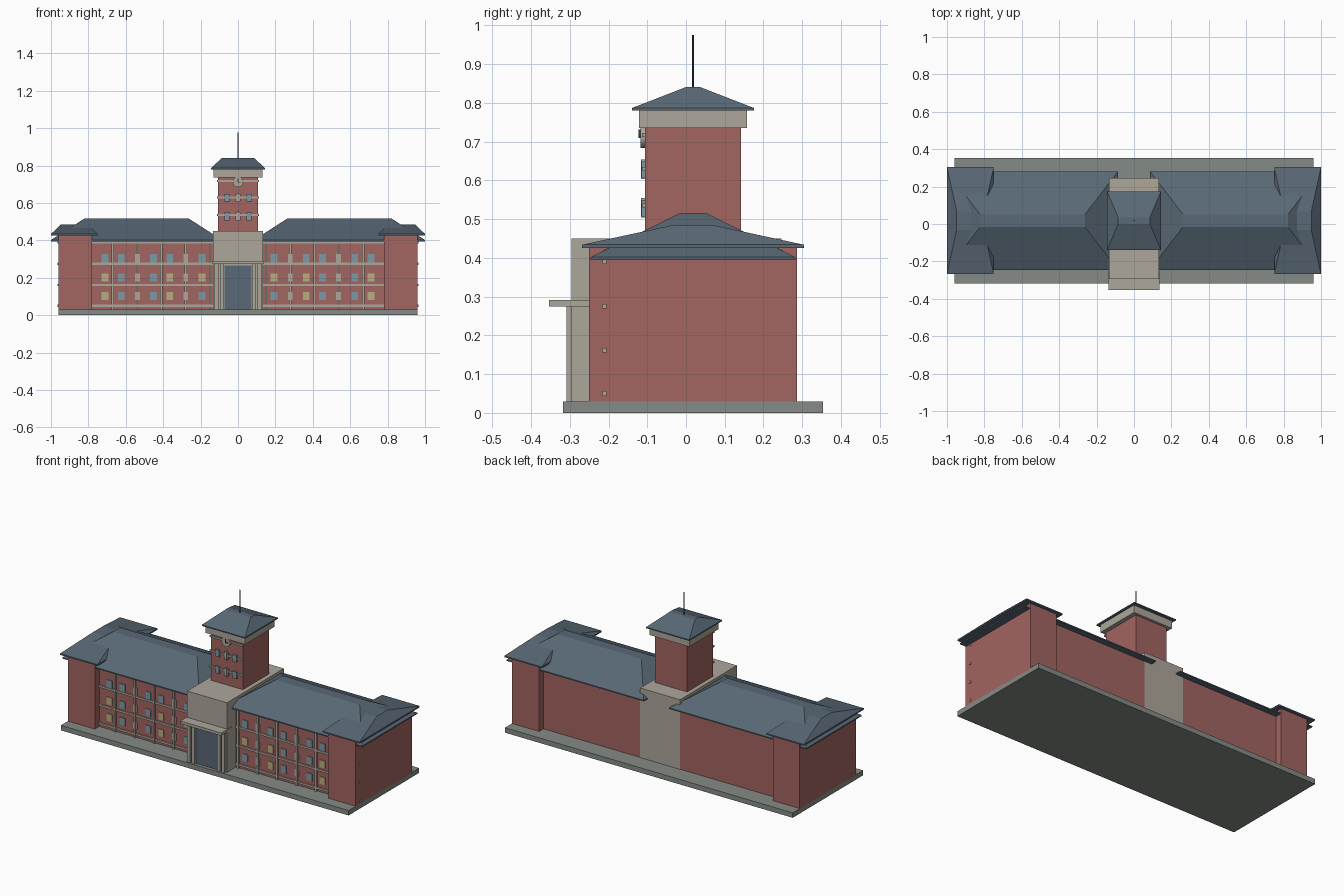
import bpy, bmesh, math

if "Cube" in bpy.data.objects:
    bpy.data.objects.remove(bpy.data.objects["Cube"])

CY = 0.018  # depth centre of the building


def mat(name, r, g, b):
    m = bpy.data.materials.new(name)
    m.diffuse_color = (r, g, b, 1)
    m.use_nodes = True
    m.node_tree.nodes["Principled BSDF"].inputs["Base Color"].default_value = m.diffuse_color
    return m


BRICK = mat("brick", 0.36, 0.13, 0.12)
STONE = mat("stone", 0.42, 0.39, 0.33)
SLATE = mat("slate", 0.10, 0.14, 0.18)
PLINTH = mat("plinth_grey", 0.24, 0.26, 0.24)
GLASS = mat("glass_blue", 0.20, 0.32, 0.38)
LIT = mat("glass_lit", 0.50, 0.42, 0.22)
DARK = mat("dark_metal", 0.04, 0.05, 0.05)


def mesh(name, verts, faces, m):
    me = bpy.data.meshes.new(name)
    me.from_pydata(verts, [], faces)
    me.materials.append(m)
    o = bpy.data.objects.new(name, me)
    bpy.context.collection.objects.link(o)
    return o


def rings(name, rects, m):
    """Stack of rectangles (x0, x1, y0, y1, z) joined into a closed solid."""
    v, f = [], [(3, 2, 1, 0)]
    for k, (x0, x1, y0, y1, z) in enumerate(rects):
        v += [(x0, y0, z), (x1, y0, z), (x1, y1, z), (x0, y1, z)]
        if k:
            a, b = 4 * k - 4, 4 * k
            f += [(a + i, a + (i + 1) % 4, b + (i + 1) % 4, b + i) for i in range(4)]
    n = len(v)
    f.append((n - 4, n - 3, n - 2, n - 1))
    return mesh(name, v, f, m)


def box(name, x0, x1, y0, y1, z0, z1, m):
    x0, x1 = sorted((x0, x1))
    return rings(name, [(x0, x1, y0, y1, z0), (x0, x1, y0, y1, z1)], m)


def roof(name, cx, hx, hy, tx, ty, z0, z1, z2, m=SLATE):
    """Hipped roof with an eave band and a small flat top."""
    e = (cx - hx, cx + hx, CY - hy, CY + hy)
    t = (cx - tx, cx + tx, CY - ty, CY + ty)
    return rings(name, [e + (z0,), e + (z1,), t + (z2,)], m)


def cyl(name, r, h, loc, rot, n, m):
    bpy.ops.mesh.primitive_cylinder_add(vertices=n, radius=r, depth=h, location=loc, rotation=rot)
    o = bpy.context.object
    o.name = name
    o.data.materials.append(m)
    return o


# Plinth and central stone block
box("plinth", -0.96, 0.96, -0.317, 0.354, 0, 0.03, PLINTH)
box("central_block", -0.133, 0.133, -0.295, 0.247, 0.025, 0.45, STONE)

for s, side in ((-1, "left"), (1, "right")):
    # Wing and end pavilion with their roofs
    box(side + "_wing", s * 0.12, s * 0.80, -0.208, 0.245, 0.025, 0.40, BRICK)
    box(side + "_pavilion", s * 0.78, s * 0.96, -0.25, 0.287, 0.025, 0.43, BRICK)
    roof(side + "_wing_roof", s * 0.5425, 0.4575, 0.264, 0.28, 0.033, 0.395, 0.402, 0.516)
    roof(side + "_pavilion_roof", s * 0.875, 0.125, 0.286, 0.073, 0.05, 0.426, 0.434, 0.485)

    # String courses and pilasters
    for z in (0.05, 0.162, 0.275, 0.39):
        box(side + "_string_course", s * 0.13, s * 0.964, -0.215, -0.205, z - 0.006, z + 0.006, STONE)
    for i in range(5):
        x = s * (0.15 + 0.13 * i)
        box(side + "_pilaster", x - 0.006, x + 0.006, -0.218, -0.205, 0.03, 0.396, STONE)

    # Three rows of windows; those on a pilaster get stone surrounds
    for i in range(7):
        x = s * (0.193 + 0.0863 * i)
        for row, z in enumerate((0.102, 0.202, 0.302)):
            lit = (row == 1 and i % 2 == 0) or (row == 0 and i in (2, 6))
            on_pilaster = i in (1, 4)
            h = 0.026 if row == 2 else 0.022
            w = 0.013 if on_pilaster else 0.018
            box(side + "_window", x - w, x + w, -0.212, -0.205, z - h, z + h,
                STONE if on_pilaster else LIT if lit else GLASS)

    # Porch columns
    for x in (0.115, 0.085):
        box(side + "_porch_column", s * (x - 0.011), s * (x + 0.011), -0.308, -0.29, 0.03, 0.276, STONE)

# Porch canopy and door
box("porch_canopy", -0.137, 0.137, -0.354, -0.25, 0.274, 0.291, STONE)
box("entrance_door", -0.072, 0.072, -0.297, -0.29, 0.03, 0.265, SLATE)

# Clock tower
box("tower", -0.107, 0.107, -0.106, 0.142, 0.44, 0.74, BRICK)
box("tower_cornice", -0.132, 0.132, -0.121, 0.157, 0.735, 0.782, STONE)
roof("tower_roof", 0, 0.144, 0.157, 0.085, 0.018, 0.78, 0.787, 0.841)
cyl("flagpole", 0.003, 0.145, (0, CY, 0.903), (0, 0, 0), 8, DARK)

# Tower bands, windows and central mullions
for z in (0.535, 0.63, 0.717):
    box("tower_band", -0.112, 0.112, -0.113, -0.104, z - 0.005, z + 0.005, STONE)
for z in (0.528, 0.628):
    box("tower_mullion", -0.006, 0.006, -0.116, -0.104, z - 0.024, z + 0.026, STONE)
    for x in (-0.058, 0, 0.058):
        box("tower_window", x - 0.013, x + 0.013, -0.1145, -0.104, z - 0.021, z + 0.021,
            STONE if x == 0 else GLASS)

# Clock face and hands
cyl("clock_face", 0.028, 0.012, (0, -0.111, 0.712), (math.pi / 2, 0, 0), 24, STONE)
box("clock_minute_hand", -0.002, 0.002, -0.122, -0.116, 0.709, 0.731, DARK)
box("clock_hour_hand", -0.002, 0.014, -0.122, -0.116, 0.709, 0.713, DARK)

# Consistent outward normals
for o in bpy.context.scene.objects:
    bm = bmesh.new()
    bm.from_mesh(o.data)
    bmesh.ops.recalc_face_normals(bm, faces=bm.faces)
    bm.to_mesh(o.data)
    bm.free()
